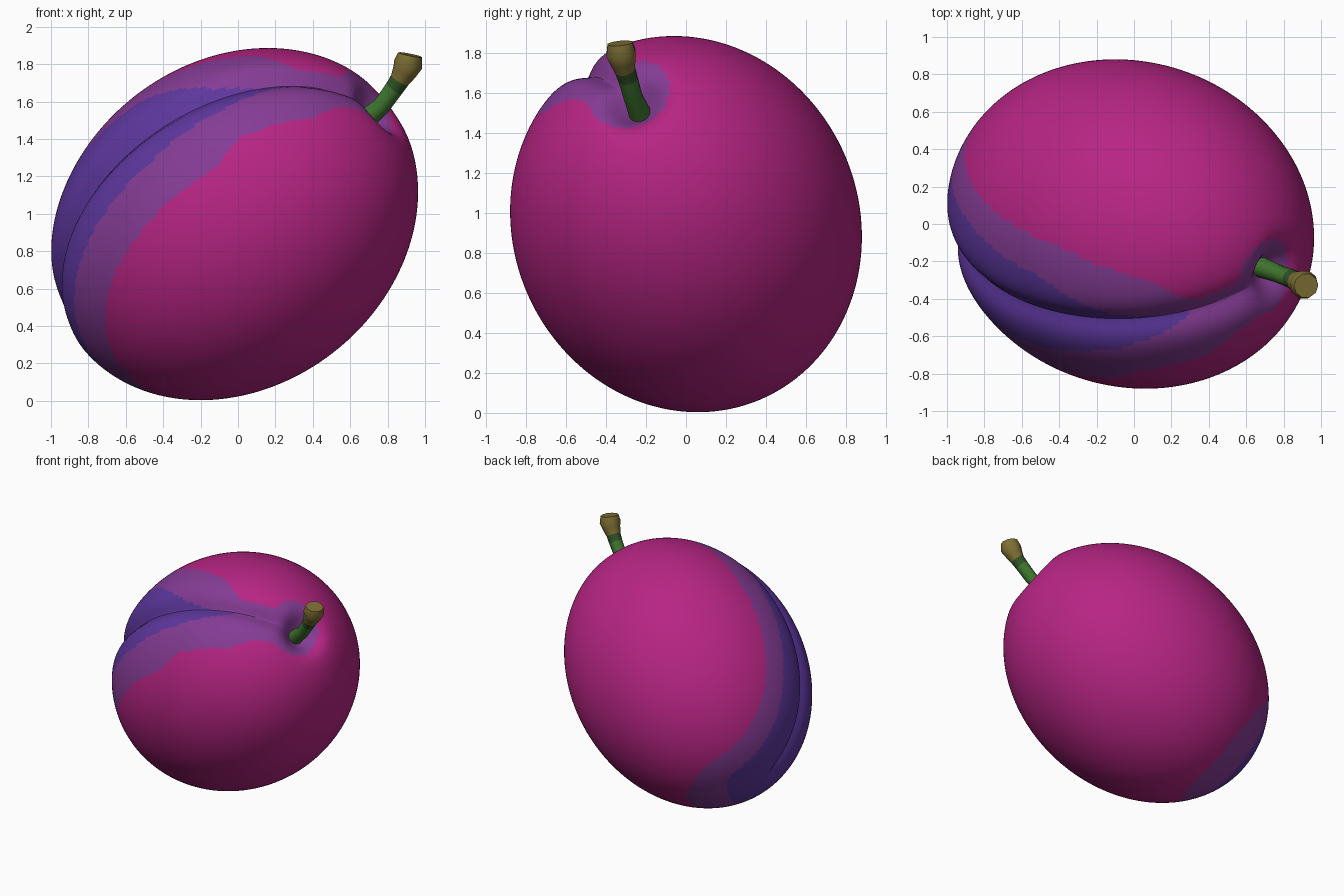
import bpy, bmesh, math
from mathutils import Vector

if "Cube" in bpy.data.objects:
    bpy.data.objects.remove(bpy.data.objects["Cube"])

# Fruit frame: long axis D, groove direction G, sideways N
CENTER = Vector((-0.02, 0, 0.945))
D = Vector((0.757, -0.25, 0.60)).normalized()
G = Vector((-0.62, -0.56, 0.556))
G = (G - D * G.dot(D)).normalized()
N = D.cross(G)
LONG, WIDE = 1.06, 0.867


def material(name, rgb):
    m = bpy.data.materials.new(name)
    m.diffuse_color = (*rgb, 1)
    m.use_nodes = True
    m.node_tree.nodes["Principled BSDF"].inputs["Base Color"].default_value = m.diffuse_color
    return m


def smoothstep(x, a, b):
    t = max(0, min(1, (x - a) / (b - a)))
    return t * t * (3 - 2 * t)


def lerp_table(table, x):
    for (x0, y0), (x1, y1) in zip(table, table[1:]):
        if x <= x1:
            t = max(0, (x - x0) / (x1 - x0))
            return y0 + (y1 - y0) * t
    return table[-1][1]


def finish(name, bm, mats):
    bmesh.ops.recalc_face_normals(bm, faces=bm.faces)
    me = bpy.data.meshes.new(name)
    bm.to_mesh(me)
    bm.free()
    for m in mats:
        me.materials.append(m)
    ob = bpy.data.objects.new(name, me)
    bpy.context.collection.objects.link(ob)
    bpy.ops.object.select_all(action='DESELECT')
    ob.select_set(True)
    bpy.context.view_layer.objects.active = ob
    bpy.ops.object.shade_smooth_by_angle(angle=math.radians(40))
    return ob


# Edges of the colour bands: half width on each side of the groove, by axial position
PURPLE_LOW = [(-1.1, .5), (-.3, .5), (.3, .47), (.5, .365), (.83, .31), (.95, .21), (1.06, .15)]
PURPLE_HIGH = [(-1.1, .52), (-.5, .5), (0, .46), (.22, .43), (.5, .34), (.71, .25), (.88, .09), (1.06, .1)]
DEEP_LOW = [(-1.1, .3), (-.6, .28), (0, .25), (.5, .16), (.72, .09), (.85, .03)]
DEEP_HIGH = [(-1.1, .36), (-.5, .35), (.1, .26), (.5, .06), (.72, .0), (.85, -.03)]


def in_band(w, g, n, low, high, wrap):
    f = lerp_table(low if n > 0 else high, w)
    if g >= 0:
        return abs(n) < f
    return w < 0 and (n / f) ** 2 + (g / wrap) ** 2 < 1


def colour(w, g, n):
    if w < .85 and in_band(w, g, n, DEEP_LOW, DEEP_HIGH, .2):
        return 2
    around_stem = w > 0 and math.hypot(g - .07, n + .01) < .21
    if around_stem or in_band(w, g, n, PURPLE_LOW, PURPLE_HIGH, .48):
        return 1
    return 0


# Plum body: spheroid with a stem dimple and a groove down one side
def body_point(w, g, n):
    r = math.hypot(g, n)
    groove = .075 * math.exp(-(abs(n) / .085) ** 1.4) * smoothstep(g, .0, .3)
    dimple = .16 * math.exp(-(r / .13) ** 2) if w > 0 else 0
    p = D * w + G * g + N * n
    return CENTER + p - p.normalized() * groove - D * dimple


SEG, RINGS = 256, 120
bm = bmesh.new()
local, rows = {}, []


def add(w, g, n):
    v = bm.verts.new(body_point(w, g, n))
    local[v] = Vector((w, g, n))
    return v


for i in range(1, RINGS):
    u = math.pi * i / RINGS
    r = WIDE * math.sin(u)
    rows.append([add(LONG * math.cos(u), r * math.cos(2 * math.pi * j / SEG),
                     r * math.sin(2 * math.pi * j / SEG)) for j in range(SEG)])
top, bottom = add(LONG, 0, 0), add(-LONG, 0, 0)
for j in range(SEG):
    k = (j + 1) % SEG
    bm.faces.new((top, rows[0][j], rows[0][k]))
    bm.faces.new((bottom, rows[-1][k], rows[-1][j]))
    for a, b in zip(rows, rows[1:]):
        bm.faces.new((a[j], b[j], b[k], a[k]))
for f in bm.faces:
    c = sum((local[v] for v in f.verts), Vector()) / len(f.verts)
    f.material_index = colour(*c)
finish("plum_body", bm, [material("magenta skin", (.47, .018, .23)),
                         material("purple skin", (.235, .045, .30)),
                         material("deep violet skin", (.11, .038, .34))])

# Stem: bent tube flaring to a woody cut end
PATH = [((.62, -.21, 1.44), .065, 0), ((.69, -.235, 1.51), .055, 0), ((.77, -.265, 1.58), .048, 0),
        ((.835, -.29, 1.67), .05, 0), ((.865, -.305, 1.715), .053, 1),
        ((.89, -.315, 1.76), .066, 2), ((.91, -.325, 1.80), .078, 2), ((.92, -.33, 1.85), .066, 2)]
SIDES = 10
bm = bmesh.new()
pts = [Vector(p) for p, _, _ in PATH]
rings = []
for i, (_, rad, _) in enumerate(PATH):
    t = (pts[min(i + 1, len(pts) - 1)] - pts[max(i - 1, 0)]).normalized()
    side = t.cross(Vector((0, 1, 0))).normalized()
    other = t.cross(side)
    rings.append([bm.verts.new(pts[i] + rad * (side * math.cos(a) + other * math.sin(a)))
                  for a in (2 * math.pi * j / SIDES for j in range(SIDES))])
for i, (a, b) in enumerate(zip(rings, rings[1:])):
    for j in range(SIDES):
        k = (j + 1) % SIDES
        bm.faces.new((a[j], a[k], b[k], b[j])).material_index = PATH[i + 1][2] if i != 4 else 2
bm.faces.new(rings[0])
bm.faces.new(rings[-1]).material_index = 2
finish("stem", bm, [material("stem green", (.05, .18, .028)),
                    material("dark stem green", (.03, .09, .02)),
                    material("woody stem end", (.21, .16, .035))])
